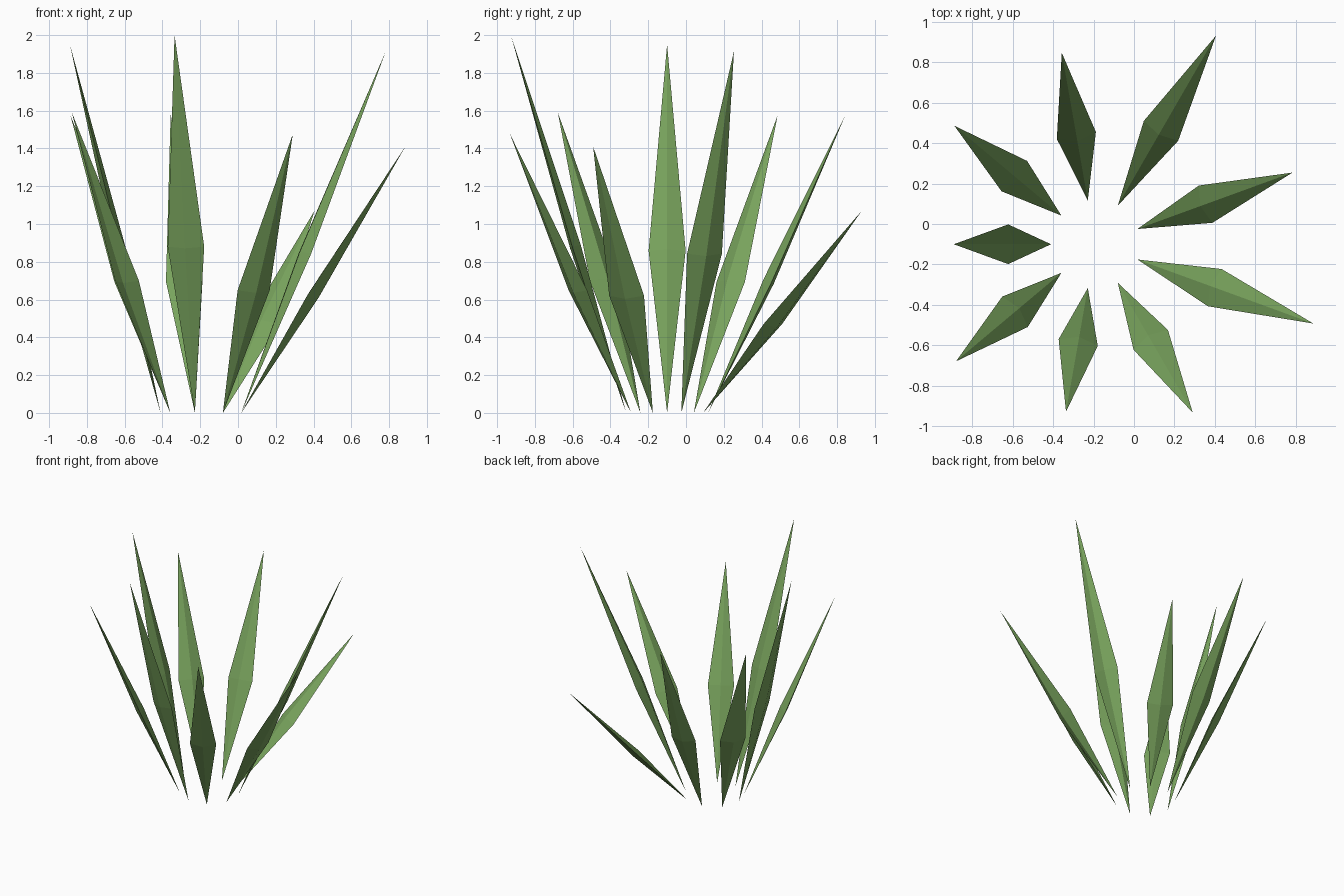
import bpy
import bmesh
import math
from mathutils import Vector

cube = bpy.data.objects.get("Cube")
if cube:
    bpy.data.objects.remove(cube)

# Leaf colour
green = bpy.data.materials.new("leaf_green")
green.use_nodes = True
colour = (0.19, 0.37, 0.11, 1.0)
green.diffuse_color = colour
shader = green.node_tree.nodes["Principled BSDF"]
shader.inputs["Base Color"].default_value = colour
shader.inputs["Roughness"].default_value = 0.9

CENTRE = Vector((-0.19, -0.10, 0.0))
RING_RADIUS = 0.22
HALF_WIDTH = 0.098
HALF_DEPTH = 0.03
WIDEST = 0.44  # fraction of the length where a blade is widest


def blade(name, angle, reach, height):
    """A flattened four-sided spike leaning outward from the ring."""
    out = Vector((math.cos(angle), math.sin(angle), 0))
    side = Vector((-out.y, out.x, 0))
    base = CENTRE + out * RING_RADIUS
    tip = base + out * reach + Vector((0, 0, height))
    normal = side.cross(tip - base).normalized()
    middle = base.lerp(tip, WIDEST)

    bm = bmesh.new()
    bottom, top = bm.verts.new(base), bm.verts.new(tip)
    offsets = (side * HALF_WIDTH, normal * HALF_DEPTH,
               -side * HALF_WIDTH, -normal * HALF_DEPTH)
    ring = [bm.verts.new(middle + o) for o in offsets]
    for i in range(4):
        a, b = ring[i], ring[(i + 1) % 4]
        bm.faces.new((a, b, top))
        bm.faces.new((b, a, bottom))
    bmesh.ops.recalc_face_normals(bm, faces=bm.faces)
    mesh = bpy.data.meshes.new(name)
    bm.to_mesh(mesh)
    bm.free()
    mesh.materials.append(green)
    bpy.context.collection.objects.link(bpy.data.objects.new(name, mesh))


# Outward reach and height of each blade, evenly spaced around the ring
blades = [(0.815, 1.915), (0.97, 1.07), (0.74, 1.58), (0.69, 1.575), (0.48, 1.95),
          (0.68, 1.59), (0.62, 2.0), (0.74, 1.475), (0.925, 1.41)]
for i, (reach, height) in enumerate(blades):
    blade(f"leaf_blade_{i + 1}", math.radians(20 + 40 * i), reach, height)
